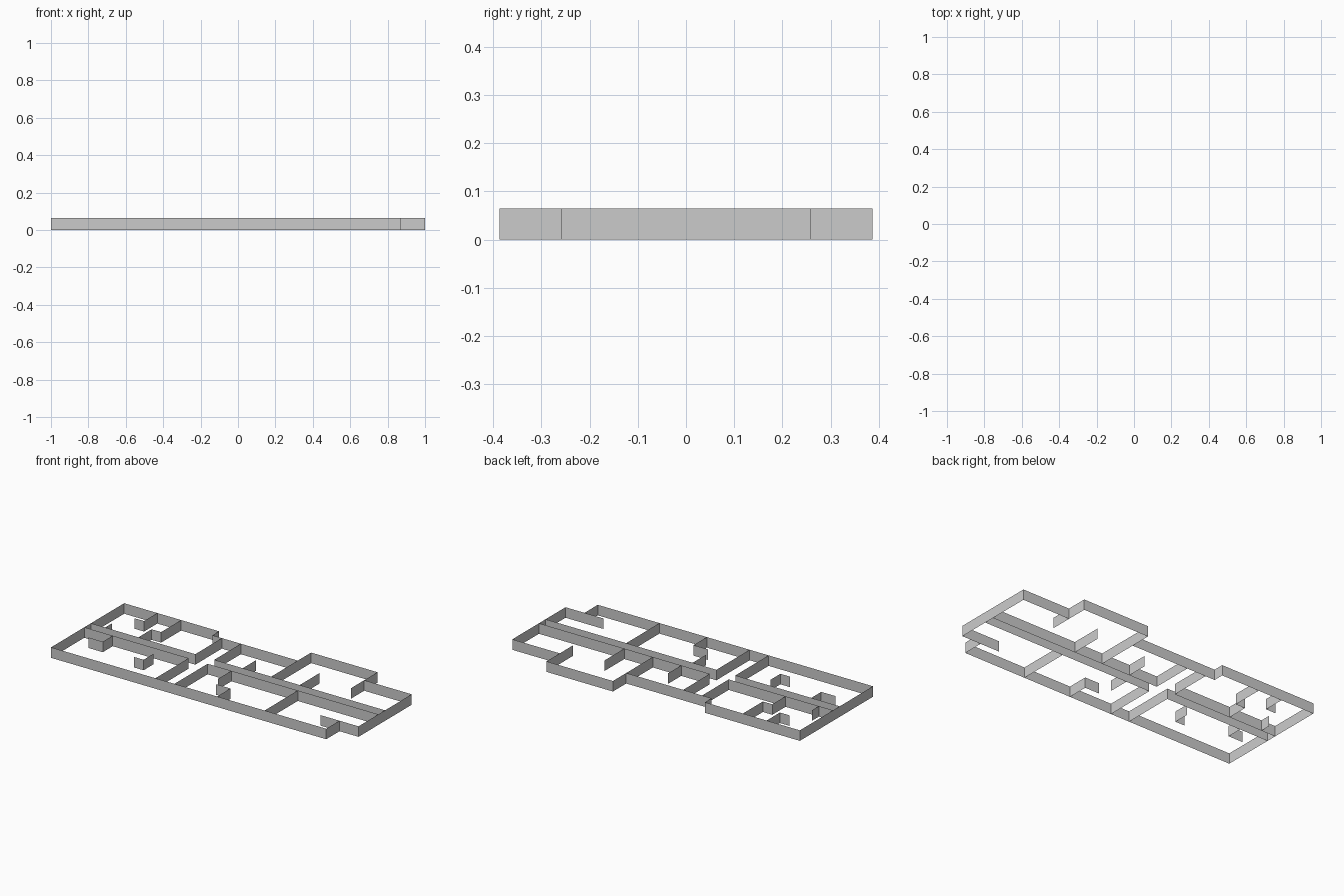
import bpy, bmesh

if "Cube" in bpy.data.objects:
    bpy.data.objects.remove(bpy.data.objects["Cube"])

U = 1 / 31          # plan grid module
H = 2 * U           # wall height


def walls(name, paths):
    """Raise thin wall sheets along plan paths given in grid modules."""
    bm = bmesh.new()
    for path in paths:
        low = [bm.verts.new((x * U, y * U, 0)) for x, y in path]
        edges = [bm.edges.new(pair) for pair in zip(low, low[1:])]
        ext = bmesh.ops.extrude_edge_only(bm, edges=edges)
        top = [g for g in ext["geom"] if isinstance(g, bmesh.types.BMVert)]
        bmesh.ops.translate(bm, verts=top, vec=(0, 0, H))
    bmesh.ops.remove_doubles(bm, verts=bm.verts, dist=1e-5)
    mesh = bpy.data.meshes.new(name)
    bm.to_mesh(mesh)
    bm.free()
    bpy.context.collection.objects.link(bpy.data.objects.new(name, mesh))


# Stepped outline of the building
walls("outer_walls", [[(-31, -12), (27, -12), (27, -8), (31, -8), (31, 8),
                       (21, 8), (21, 12), (7, 12), (7, 8), (-11, 8),
                       (-11, 10), (-31, 10), (-31, -12)]])

# Long corridor, crossed by a passage between x = -9 and x = -5
for side, y, back in (("back", 0, 8), ("front", -2, -12)):
    walls(side + "_corridor_walls", [[(-31, y), (-9, y), (-9, back)],
                                     [(31, y), (-5, y), (-5, back)]])

# Partitions in the rooms behind the corridor
walls("back_partitions", [
    [(-24, 10), (-24, 6), (-26, 6)],
    [(-19, 10), (-19, 4), (-21, 4), (-21, 0)],
    [(-28, 0), (-28, 2)],
    [(1, 0), (1, 4)],
    [(7, 0), (7, 8)],
    [(13, 0), (13, 6)],
    [(21, 8), (21, 4)],
])

# Partitions in the rooms in front of the corridor
walls("front_partitions", [
    [(-25, -2), (-25, -5), (-28, -5)],
    [(-17, -7), (-15, -7), (-15, -4)],
    [(0, -2), (0, -6)],
    [(1, -8), (4, -8), (4, -12)],
    [(14, -2), (14, -12)],
    [(23, -8), (27, -8)],
])
